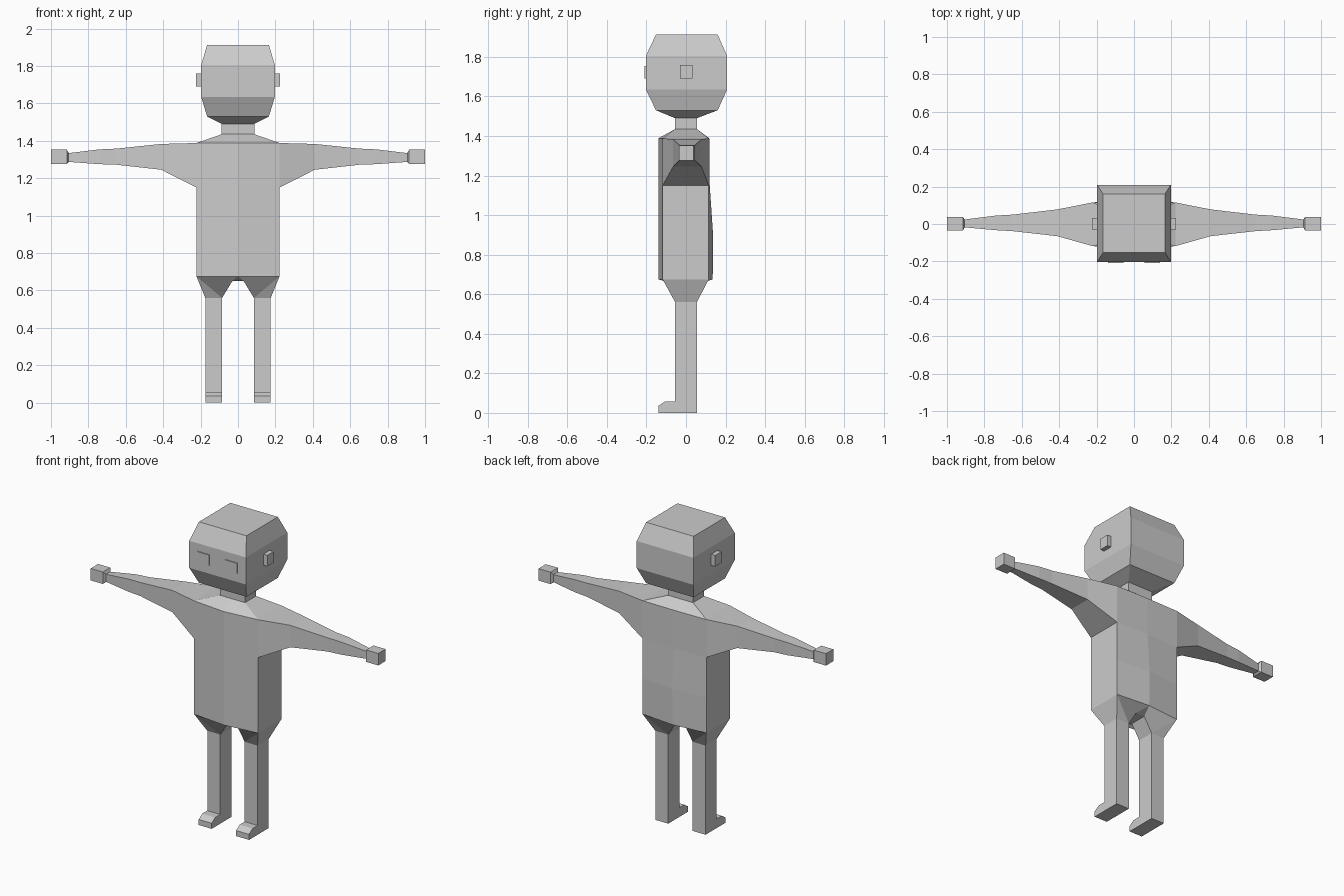
import bpy
import bmesh

cube = bpy.data.objects.get("Cube")
if cube:
    bpy.data.objects.remove(cube, do_unlink=True)

grey = bpy.data.materials.new("light_grey")
grey.use_nodes = True
colour = (0.6, 0.6, 0.6, 1)
grey.diffuse_color = colour
grey.node_tree.nodes["Principled BSDF"].inputs["Base Color"].default_value = colour


def make(name, verts, faces, mirror=False):
    """Build a flat-shaded part, optionally mirrored across x = 0."""
    mesh = bpy.data.meshes.new(name)
    mesh.from_pydata(verts, [], faces)
    bm = bmesh.new()
    bm.from_mesh(mesh)
    if mirror:
        half = bm.verts[:] + bm.edges[:] + bm.faces[:]
        copy = bmesh.ops.duplicate(bm, geom=half)["geom"]
        for v in copy:
            if isinstance(v, bmesh.types.BMVert):
                v.co.x *= -1
        bmesh.ops.remove_doubles(bm, verts=bm.verts[:], dist=0.0005)
    bmesh.ops.recalc_face_normals(bm, faces=bm.faces[:])
    bm.to_mesh(mesh)
    bm.free()
    mesh.materials.append(grey)
    obj = bpy.data.objects.new(name, mesh)
    bpy.context.collection.objects.link(obj)
    return obj


def loft(name, rings, mirror=False, caps=(True, True)):
    """Skin a stack of rings that all have the same number of points."""
    n = len(rings[0])
    verts = [p for ring in rings for p in ring]
    faces = [(r * n + i, r * n + (i + 1) % n, (r + 1) * n + (i + 1) % n, (r + 1) * n + i)
             for r in range(len(rings) - 1) for i in range(n)]
    if caps[0]:
        faces.append(tuple(range(n)))
    if caps[1]:
        faces.append(tuple(range(len(verts) - n, len(verts))))
    return make(name, verts, faces, mirror)


def level(x0, x1, y0, y1, z):
    return [(x0, y0, z), (x1, y0, z), (x1, y1, z), (x0, y1, z)]


def box(name, x0, x1, y0, y1, z0, z1):
    """Box on the left side and its mirror twin on the right."""
    return loft(name, [level(x0, x1, y0, y1, z0), level(x0, x1, y0, y1, z1)], True)


# Head and neck: half width, front, back, height
head = [(0.087, -0.055, 0.055, 1.43), (0.087, -0.055, 0.055, 1.49),
        (0.165, -0.152, 0.16, 1.53), (0.197, -0.203, 0.208, 1.635),
        (0.197, -0.203, 0.208, 1.805), (0.165, -0.152, 0.16, 1.913)]
loft("head_and_neck", [level(-w, w, a, b, z) for w, a, b, z in head])

# Eyes and ears
box("eyes", 0.055, 0.138, -0.209, -0.2, 1.69, 1.755)
box("ears", 0.19, 0.225, -0.03, 0.032, 1.69, 1.76)

# Torso: half width, corner front, centre front, centre back, corner back, height
torso = [(0.222, -0.118, -0.14, 0.135, 0.115, 0.675),
         (0.222, -0.118, -0.14, 0.137, 0.115, 0.9),
         (0.222, -0.118, -0.14, 0.12, 0.115, 1.15),
         (0.222, -0.118, -0.14, 0.118, 0.115, 1.388),
         (0.087, -0.055, -0.055, 0.055, 0.055, 1.435)]
loft("torso", [[(-w, cf, z), (0, mf, z), (w, cf, z), (w, cb, z), (0, mb, z), (-w, cb, z)]
               for w, cf, mf, mb, cb, z in torso], caps=(False, True))

# Hips: tapers from the waist to the leg tops, with a flat crotch
hip_side = []
for corner, centre, leg in ((-0.118, -0.14, -0.055), (0.115, 0.135, 0.055)):
    hip_side += [(0.222, corner, 0.675), (0, centre, 0.675), (0, leg, 0.65),
                 (0.03, leg, 0.65), (0.085, leg, 0.56), (0.175, leg, 0.56)]
hip_faces = [(b, b + 1, b + 3, b + 4) for b in (0, 6)]
hip_faces += [(b, b + 4, b + 5) for b in (0, 6)]
hip_faces += [(b + 1, b + 2, b + 3) for b in (0, 6)]
hip_faces += [(2, 3, 9, 8), (3, 4, 10, 9), (5, 0, 6, 11)]
make("hips", hip_side, hip_faces, True)

# Arms with cuffs and hands: x, front, back, bottom, top
arms = [(0.222, -0.118, 0.115, 1.15, 1.388), (0.41, -0.065, 0.078, 1.245, 1.383),
        (0.65, -0.038, 0.05, 1.272, 1.358), (0.74, -0.033, 0.045, 1.275, 1.354),
        (0.905, -0.018, 0.024, 1.287, 1.334), (0.915, -0.035, 0.038, 1.277, 1.352),
        (1.0, -0.035, 0.038, 1.277, 1.352)]
loft("arms", [[(x, a, lo), (x, b, lo), (x, b, hi), (x, a, hi)] for x, a, b, lo, hi in arms],
     True, (False, True))

# Legs and feet: one side profile spread across the leg width
profile = [(0.055, 0), (-0.14, 0), (-0.14, 0.035), (-0.105, 0.058),
           (-0.055, 0.058), (-0.055, 0.56), (0.055, 0.56)]
loft("legs_and_feet", [[(x, y, z) for y, z in profile] for x in (0.085, 0.175)], True)
